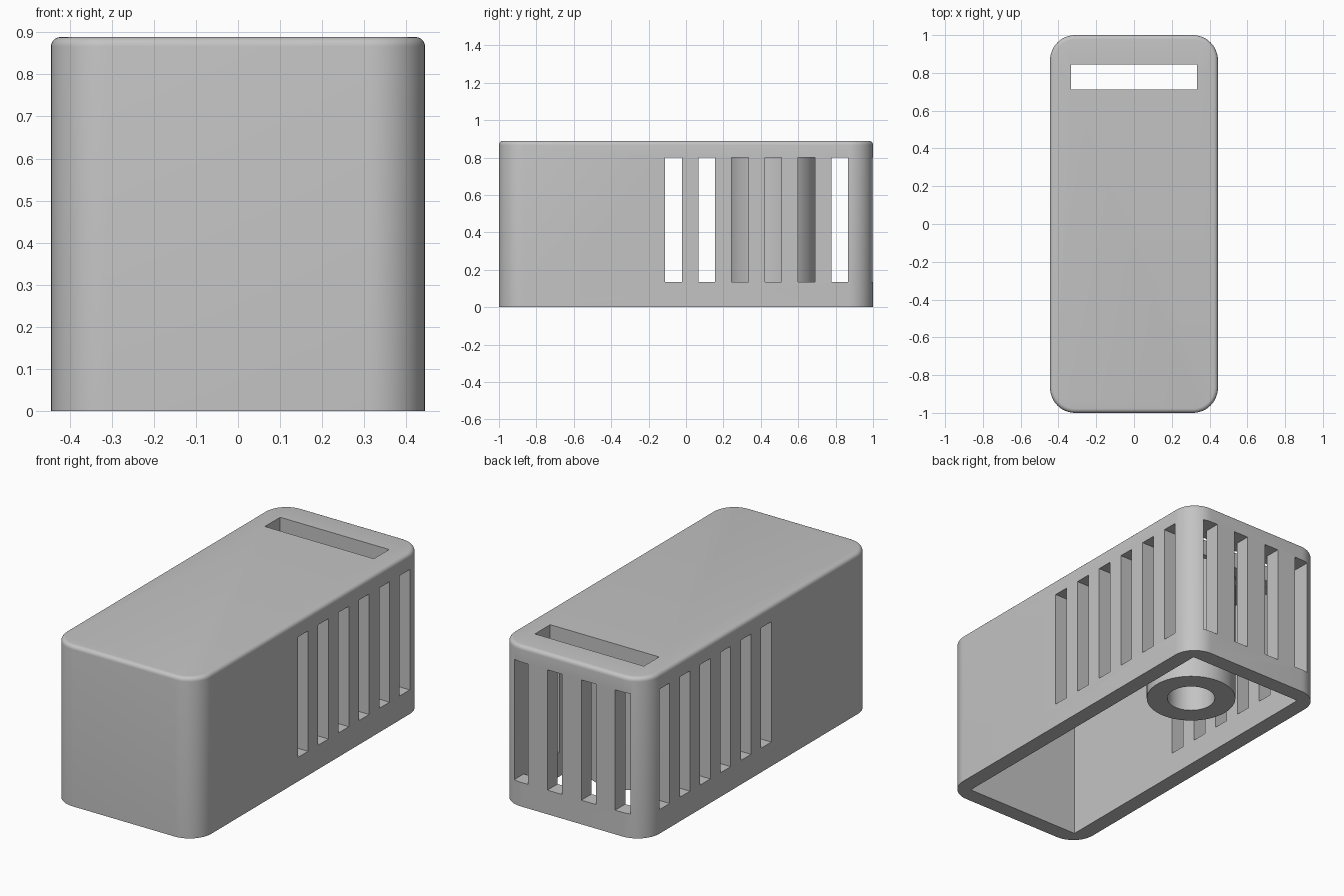
import bpy
import bmesh
from math import radians
from mathutils import Matrix, Vector

default = bpy.data.objects.get("Cube")
if default:
    bpy.data.objects.remove(default, do_unlink=True)

UNIT = 2 / 45              # one design step
WIDTH, LENGTH, HEIGHT = 20 * UNIT, 45 * UNIT, 20 * UNIT
WALL = 2 * UNIT
CEILING = HEIGHT - WALL

grey = bpy.data.materials.new("light_grey")
grey.use_nodes = True
grey.diffuse_color = (0.55, 0.55, 0.55, 1)
grey.node_tree.nodes["Principled BSDF"].inputs["Base Color"].default_value = grey.diffuse_color


def add_object(name, bm):
    mesh = bpy.data.meshes.new(name)
    bmesh.ops.recalc_face_normals(bm, faces=bm.faces)
    bm.to_mesh(mesh)
    bm.free()
    mesh.materials.append(grey)
    obj = bpy.data.objects.new(name, mesh)
    bpy.context.collection.objects.link(obj)
    return obj


def add_box(bm, low, high):
    low, high = Vector(low), Vector(high)
    matrix = Matrix.Translation((low + high) / 2) @ Matrix.Diagonal((*(high - low), 1))
    bmesh.ops.create_cube(bm, size=1, matrix=matrix)


def cut(target, name, boxes):
    """Subtract a group of boxes from the target and drop the cutter."""
    bm = bmesh.new()
    for low, high in boxes:
        add_box(bm, low, high)
    cutter = add_object(name, bm)
    cutter.hide_render = True
    mod = target.modifiers.new(name, "BOOLEAN")
    mod.operation = "DIFFERENCE"
    mod.solver = "EXACT"
    mod.object = cutter
    bpy.context.view_layer.update()
    graph = bpy.context.evaluated_depsgraph_get()
    mesh = bpy.data.meshes.new_from_object(target.evaluated_get(graph))
    target.modifiers.clear()
    target.data = mesh
    bpy.data.objects.remove(cutter, do_unlink=True)


def smooth(obj):
    bpy.ops.object.select_all(action="DESELECT")
    obj.select_set(True)
    bpy.context.view_layer.objects.active = obj
    bpy.ops.object.shade_smooth_by_angle(angle=radians(30))


# Case: box with rounded upright corners and a softened top edge
bm = bmesh.new()
add_box(bm, (-WIDTH / 2, -LENGTH / 2, 0), (WIDTH / 2, LENGTH / 2, HEIGHT))
upright = [e for e in bm.edges if abs(e.verts[0].co.z - e.verts[1].co.z) > 0.1]
bmesh.ops.bevel(bm, geom=upright, offset=3 * UNIT, segments=12, profile=0.5, affect="EDGES")
rim = [e for e in bm.edges if all(v.co.z > HEIGHT - 0.001 for v in e.verts)]
bmesh.ops.bevel(bm, geom=rim, offset=UNIT / 2, segments=5, profile=0.5, affect="EDGES")
case = add_object("case", bm)

# Open underside
inner_x, inner_y = WIDTH / 2 - WALL, LENGTH / 2 - WALL
cut(case, "cavity", [((-inner_x, -inner_y, -0.1), (inner_x, inner_y, CEILING))])

# Vent slots through both long sides and the back
slot_low, slot_high, half_slot = 3 * UNIT, CEILING - 0.001, UNIT
side_y = [(-1.5 + 4 * i) * UNIT for i in range(6)]
cut(case, "side_slots", [((-1, y - half_slot, slot_low), (1, y + half_slot, slot_high))
                         for y in side_y])
back_x = [(-7 + 14 / 3 * i) * UNIT for i in range(4)]
cut(case, "back_slots", [((x - half_slot, inner_y - 0.05, slot_low),
                          (x + half_slot, inner_y + 0.3, slot_high)) for x in back_x])

# Wide slot in the top
cut(case, "top_slot", [((-7.5 * UNIT, 16 * UNIT, CEILING - 0.05),
                        (7.5 * UNIT, 19 * UNIT, HEIGHT + 0.1))])
smooth(case)

# Hollow post hanging from the ceiling
post_y, outer, inner, post_low = 10.5 * UNIT, 0.233, 0.125, 0.078
bm = bmesh.new()
profile = [(inner, CEILING), (inner, post_low), (outer, post_low), (outer, CEILING)]
points = [bm.verts.new((r, post_y, z)) for r, z in profile]
edges = [bm.edges.new((points[i], points[(i + 1) % 4])) for i in range(4)]
bmesh.ops.spin(bm, geom=points + edges, cent=(0, post_y, 0), axis=(0, 0, 1),
               angle=radians(360), steps=64, use_duplicate=False)
bmesh.ops.remove_doubles(bm, verts=bm.verts, dist=0.0005)
post = add_object("hollow_post", bm)
smooth(post)
